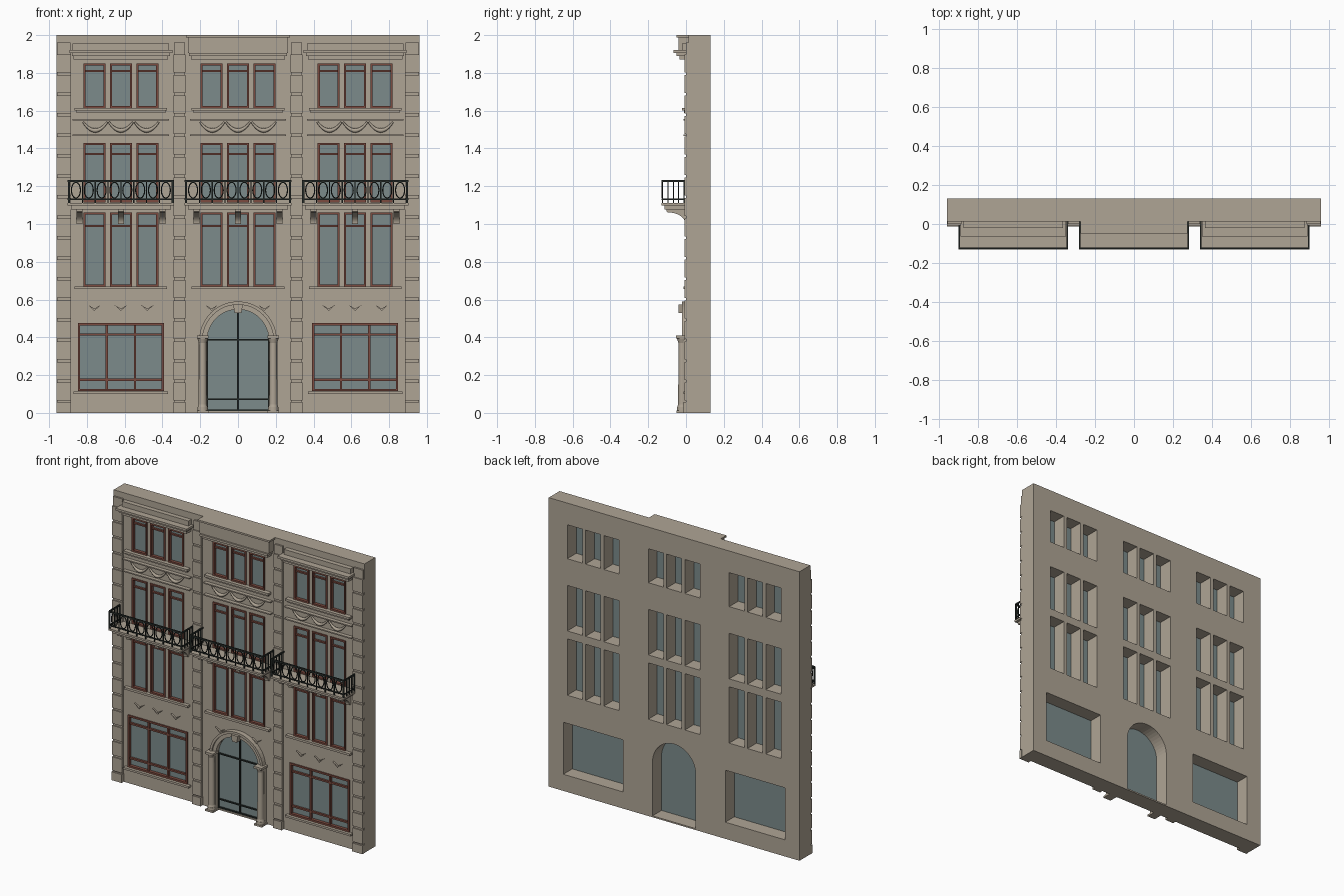
import bpy, bmesh, math
from mathutils import Matrix, Vector

cube = bpy.data.objects.get("Cube")
if cube:
    bpy.data.objects.remove(cube)


def material(name, rgb):
    m = bpy.data.materials.new(name)
    m.use_nodes = True
    m.diffuse_color = (*rgb, 1)
    m.node_tree.nodes["Principled BSDF"].inputs["Base Color"].default_value = (*rgb, 1)
    return m


STONE = material("warm_stone", (0.43, 0.375, 0.30))
GLASS = material("grey_glass", (0.20, 0.26, 0.26))
FRAME = material("red_brown_wood", (0.20, 0.07, 0.05))
IRON = material("dark_iron", (0.02, 0.026, 0.023))

BAYS = (-0.62, 0, 0.62)
SHOPS = (-0.62, 0.62)
LIGHTS = (-0.14, 0, 0.14)
ROWS = ((1.615, 1.85, 1.81), (1.115, 1.43, 1.37), (0.67, 1.06, 0.99))
WALL = 0.012          # front plane of the wall
BACK = 0.13
HALF = 0.058          # half width of one window
SHOP = (0.228, 0.115, 0.475)


class Part:
    """Collects solids into one mesh object."""

    def __init__(self, name, mat):
        self.name, self.mat, self.bm = name, mat, bmesh.new()

    def box(self, x0, x1, y0, y1, z0, z1):
        size = Matrix.Diagonal((x1 - x0, y1 - y0, z1 - z0, 1))
        mid = Matrix.Translation(((x0 + x1) / 2, (y0 + y1) / 2, (z0 + z1) / 2))
        bmesh.ops.create_cube(self.bm, size=1, matrix=mid @ size)

    def prism(self, pts, direction):
        a = [self.bm.verts.new(p) for p in pts]
        b = [self.bm.verts.new(Vector(p) + Vector(direction)) for p in pts]
        self.bm.faces.new(a)
        self.bm.faces.new(b[::-1])
        for i in range(len(a)):
            j = (i + 1) % len(a)
            self.bm.faces.new((a[i], b[i], b[j], a[j]))

    def cone(self, x, y, z0, z1, r0, r1):
        bmesh.ops.create_cone(self.bm, cap_ends=True, segments=20, radius1=r0, radius2=r1,
                              depth=z1 - z0, matrix=Matrix.Translation((x, y, (z0 + z1) / 2)))

    def border(self, x0, x1, y0, y1, z0, z1, t):
        self.box(x0, x0 + t, y0, y1, z0, z1)
        self.box(x1 - t, x1, y0, y1, z0, z1)
        self.box(x0 + t, x1 - t, y0, y1, z0, z0 + t)
        self.box(x0 + t, x1 - t, y0, y1, z1 - t, z1)

    def done(self, smooth=False):
        bmesh.ops.recalc_face_normals(self.bm, faces=self.bm.faces)
        me = bpy.data.meshes.new(self.name)
        self.bm.to_mesh(me)
        self.bm.free()
        me.materials.append(self.mat)
        ob = bpy.data.objects.new(self.name, me)
        bpy.context.collection.objects.link(ob)
        if smooth:
            select(ob)
            bpy.ops.object.shade_smooth_by_angle(angle=math.radians(35))
        return ob


def select(ob):
    bpy.ops.object.select_all(action='DESELECT')
    ob.select_set(True)
    bpy.context.view_layer.objects.active = ob


def curve_object(name, mat, paths, cyclic, **settings):
    """Paths are lists of (x, y, z, radius)."""
    cu = bpy.data.curves.new(name, 'CURVE')
    for key, value in settings.items():
        setattr(cu, key, value)
    for path in paths:
        sp = cu.splines.new('POLY')
        sp.points.add(len(path) - 1)
        for p, (x, y, z, r) in zip(sp.points, path):
            p.co, p.radius = (x, y, z, 1), r
        sp.use_cyclic_u = cyclic
    cu.materials.append(mat)
    ob = bpy.data.objects.new(name, cu)
    bpy.context.collection.objects.link(ob)
    select(ob)
    bpy.ops.object.convert(target='MESH')
    return bpy.context.object


def rect(x0, x1, z0, z1):
    return [(x0, z0), (x1, z0), (x1, z1), (x0, z1)]


def arch(r, base, spring=0.385, n=24):
    arc = [(r * math.cos(math.pi * i / n), spring + r * math.sin(math.pi * i / n)) for i in range(n + 1)]
    return [(-r, base), (r, base)] + arc if base < spring else arc


# Wall slab with window and door openings
holes = [rect(c + o - HALF, c + o + HALF, a, b) for c in BAYS for o in LIGHTS for a, b, _ in ROWS]
holes += [rect(c - SHOP[0], c + SHOP[0], SHOP[1], SHOP[2]) for c in SHOPS]
holes += [arch(0.165, 0.01)]
outline = [rect(-0.96, 0.96, 0, 2)] + holes
wall = curve_object("wall", STONE, [[(x, z, 0, 1) for x, z in loop] for loop in outline], True,
                    dimensions='2D', fill_mode='BOTH', extrude=(BACK - WALL) / 2)
wall.rotation_euler.x = math.pi / 2
wall.location.y = (BACK + WALL) / 2
for poly in wall.data.polygons:
    poly.use_smooth = False

# Window glass, frames and transoms
glass, frame = Part("window_glass", GLASS), Part("window_frames", FRAME)
for c in BAYS:
    for o in LIGHTS:
        for a, b, bar in ROWS:
            x0, x1 = c + o - HALF, c + o + HALF
            glass.box(x0, x1, 0.026, 0.032, a, b)
            frame.border(x0, x1, 0.004, 0.03, a, b, 0.011)
            frame.box(x0, x1, 0.012, 0.028, bar - 0.005, bar + 0.005)
for c in SHOPS:
    w, a, b = SHOP
    glass.box(c - w, c + w, 0.026, 0.032, a, b)
    frame.border(c - w, c + w, 0.004, 0.03, a, b, 0.012)
    for z in (0.175, 0.415):
        frame.box(c - w, c + w, 0.012, 0.028, z - 0.006, z + 0.006)
    for o in (-0.075, 0.075):
        frame.box(c + o - 0.006, c + o + 0.006, 0.012, 0.028, a, b)
glass.done()
frame.done()

# Arched door
door = Part("door_glass", GLASS)
door.prism([(x, 0.026, z) for x, z in arch(0.165, 0.01)], (0, 0.006, 0))
door.done()
bars = Part("door_bars", IRON)
bars.box(-0.004, 0.004, 0.016, 0.028, 0.01, 0.545)
for z in (0.015, 0.072, 0.387):
    bars.box(-0.163, 0.163, 0.016, 0.028, z - 0.004, z + 0.004)
for s in (-1, 1):
    bars.box(s * 0.162 - 0.003, s * 0.162 + 0.003, 0.016, 0.028, 0.01, 0.387)
bars.done()

# Door surround: stepped arch, keystone and columns
surround = Part("door_arch", STONE)
for r0, r1, y in ((0.163, 0.192, -0.012), (0.188, 0.205, -0.022)):
    ring = arch(r1, 1) + arch(r0, 1)[::-1]
    surround.prism([(x, y, z) for x, z in ring], (0, WALL - y, 0))
key = [(-0.018, 0.53), (0.018, 0.53), (0.026, 0.575), (-0.026, 0.575)]
surround.prism([(x, -0.04, z) for x, z in key], (0, 0.052, 0))
surround.done()
column = Part("door_columns", STONE)
for x in (-0.187, 0.187):
    column.box(x - 0.03, x + 0.03, -0.05, WALL, 0, 0.012)
    for z0, z1, r0, r1 in ((0.012, 0.03, 0.028, 0.027), (0.03, 0.045, 0.026, 0.022),
                           (0.045, 0.37, 0.022, 0.019), (0.37, 0.395, 0.02, 0.028)):
        column.cone(x, -0.02, z0, z1, r0, r1)
    column.box(x - 0.022, x + 0.022, -0.012, WALL, 0, 0.39)
    column.box(x - 0.031, x + 0.031, -0.052, WALL, 0.395, 0.41)
column.done(smooth=True)

# Pilasters with quoin blocks
pilaster = Part("pilasters", STONE)
for x, w in ((-0.922, 0.036), (-0.31, 0.029), (0.31, 0.029), (0.922, 0.036)):
    pilaster.box(x - w, x + w, 0.0, WALL, 0, 1.96)
    pilaster.box(x - w - 0.003, x + w + 0.003, -0.012, WALL, 0, 0.058)
    pitch = 0.1085
    for i in range(17):
        z = 0.066 + i * pitch
        pilaster.box(x - w - 0.002, x + w + 0.002, -0.008, WALL, z, z + pitch - 0.014)
pilaster.done()

# Sills, string courses and cornices
trim = Part("sills_and_cornices", STONE)
for c in BAYS:
    levels = [(0.245, -0.02, 1.6, 1.615), (0.235, -0.01, 1.588, 1.6),
              (0.255, -0.014, 1.549, 1.557), (0.255, -0.014, 1.467, 1.475),
              (0.245, -0.014, 0.655, 0.67), (0.25, -0.035, 1.87, 1.89),
              (0.26, -0.05, 1.89, 1.905)]
    if c:
        levels += [(0.272, -0.065, 1.905, 1.92), (0.255, -0.02, 1.92, 1.955),
                   (0.25, -0.014, 0.1, 0.114)]
    else:
        levels += [(0.265, -0.04, 1.905, 1.99)]
    for w, y, a, b in levels:
        trim.box(c - w, c + w, y, WALL, a, b)
trim.box(-0.275, 0.275, -0.05, 0.022, 1.988, 2.0)
trim.done()

# Chevron ornaments above the ground floor
chevron = Part("chevrons", STONE)
vee = [(-0.035, 0.572), (0, 0.552), (0.035, 0.572), (0, 0.54)]
for c in BAYS:
    for o in LIGHTS:
        if c or o:
            chevron.prism([(c + o + x, 0.0, z) for x, z in vee], (0, WALL, 0))
chevron.done()

# Hanging garlands, thick in the middle
swags = []
for c in BAYS:
    for o in (-0.136, 0, 0.136):
        ts = [i / 8 - 1 for i in range(17)]
        swags.append([(c + o + 0.064 * t, 0.004, 1.495 + 0.045 * t * t, 1.1 - 0.65 * abs(t)) for t in ts])
garland = curve_object("garlands", STONE, swags, False, dimensions='3D', bevel_depth=0.011,
                       bevel_resolution=2, use_fill_caps=True)

# Balcony slabs and curved brackets
slab, bracket = Part("balcony_slabs", STONE), Part("balcony_brackets", STONE)
for c in BAYS:
    slab.box(c - 0.282, c + 0.282, -0.13, WALL, 1.097, 1.11)
    slab.box(c - 0.265, c + 0.265, -0.115, WALL, 1.078, 1.097)
    for o in (-0.22, 0, 0.22):
        side = [(WALL, 1.078), (-0.103, 1.078), (-0.103, 1.066)]
        for i in range(9):
            a = math.pi / 2 * i / 8
            side.append((-0.098 + 0.095 * math.sin(a), 1.0 + 0.062 * math.cos(a)))
        side.append((WALL, 1.0))
        bracket.prism([(c + o - 0.016, y, z) for y, z in side], (0.032, 0, 0))
slab.done()
bracket.done()

# Balcony railings with oval panels
rail, ovals = Part("railings", IRON), []
W, FRONT, STEP = 0.278, -0.125, 0.068
for c in BAYS:
    for z0, z1 in ((1.222, 1.232), (1.128, 1.135)):
        rail.box(c - W, c + W, FRONT - 0.004, FRONT + 0.004, z0, z1)
        for s in (-W, W):
            rail.box(c + s - 0.004, c + s + 0.004, FRONT, WALL, z0, z1)
    for s in (-W, W):
        for y in (FRONT, -0.095, -0.067, -0.039, -0.011):
            rail.box(c + s - 0.003, c + s + 0.003, y - 0.003, y + 0.003, 1.11, 1.23)
    for i in range(9):
        x = c + (i - 4) * STEP
        rail.box(x - 0.003, x + 0.003, FRONT - 0.003, FRONT + 0.003, 1.11, 1.225)
    for i in range(8):
        x = c + (i - 3.5) * STEP
        angles = [math.tau * k / 16 for k in range(16)]
        ovals.append([(x + 0.024 * math.cos(a), FRONT, 1.179 + 0.042 * math.sin(a), 1) for a in angles])
rail.done()
oval = curve_object("railing_ovals", IRON, ovals, True, dimensions='3D', bevel_depth=0.0035,
                    bevel_resolution=1)
for ob in (garland, oval):
    select(ob)
    bpy.ops.object.shade_smooth_by_angle(angle=math.radians(50))
